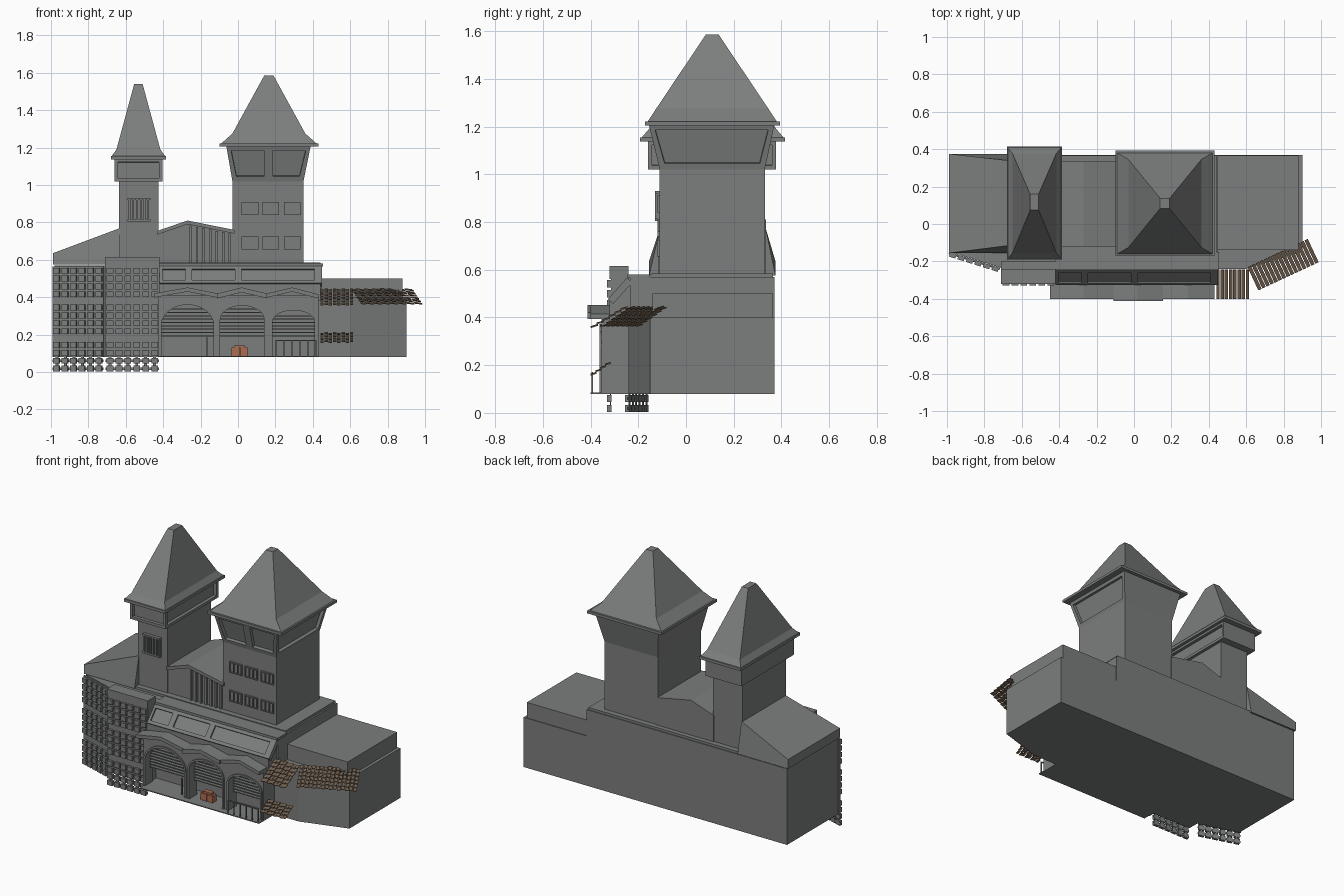
import bpy, bmesh, math
from mathutils import Matrix

if "Cube" in bpy.data.objects:
    bpy.data.objects.remove(bpy.data.objects["Cube"])


def material(name, rgb):
    m = bpy.data.materials.new(name)
    m.diffuse_color = (*rgb, 1)
    m.use_nodes = True
    m.node_tree.nodes["Principled BSDF"].inputs["Base Color"].default_value = m.diffuse_color
    return m


stone = material("dark_grey_stone", (0.2, 0.21, 0.205))
brown = material("brown_wood", (0.17, 0.12, 0.08))
orange = material("orange_paint", (0.42, 0.15, 0.08))


def finish(name, bm, mat=stone):
    bmesh.ops.recalc_face_normals(bm, faces=bm.faces[:])
    me = bpy.data.meshes.new(name)
    bm.to_mesh(me)
    bm.free()
    ob = bpy.data.objects.new(name, me)
    bpy.context.collection.objects.link(ob)
    me.materials.append(mat)
    return ob


def boxes(name, items, m=Matrix(), mat=stone, tilt=0.0):
    """Many boxes (x0,x1,y0,y1,z0,z1) in one object, in local frame m."""
    bm = bmesh.new()
    for x0, x1, y0, y1, z0, z1 in items:
        t = Matrix.Translation(((x0 + x1) / 2, (y0 + y1) / 2, (z0 + z1) / 2))
        s = Matrix.Diagonal((x1 - x0, y1 - y0, z1 - z0, 1))
        bmesh.ops.create_cube(bm, size=1, matrix=m @ t @ Matrix.Rotation(tilt, 4, 'X') @ s)
    return finish(name, bm, mat)


def prism(name, pts, axis, a, b):
    """Extrude a 2D outline along x, y or z from a to b."""
    def p3(p, d):
        return {'x': (d, *p), 'y': (p[0], d, p[1]), 'z': (*p, d)}[axis]
    bm = bmesh.new()
    lo = [bm.verts.new(p3(p, a)) for p in pts]
    hi = [bm.verts.new(p3(p, b)) for p in pts]
    bm.faces.new(lo)
    bm.faces.new(hi)
    n = len(pts)
    for i in range(n):
        j = (i + 1) % n
        bm.faces.new((lo[i], lo[j], hi[j], hi[i]))
    return finish(name, bm)


def rings(name, levels, recess=(), border=0.025):
    """Stack of rectangles (x0,x1,y0,y1,z); sides in recess get sunk panels."""
    bm = bmesh.new()
    rs = [[bm.verts.new(c) for c in ((x0, y0, z), (x1, y0, z), (x1, y1, z), (x0, y1, z))]
          for x0, x1, y0, y1, z in levels]
    bm.faces.new(rs[0])
    bm.faces.new(rs[-1])
    side = {}
    for a, b in zip(rs, rs[1:]):
        for i in range(4):
            j = (i + 1) % 4
            side[i] = bm.faces.new((a[i], a[j], b[j], b[i]))
    bmesh.ops.recalc_face_normals(bm, faces=bm.faces[:])
    for i in recess:
        bmesh.ops.inset_region(bm, faces=[side[i]], thickness=border)
        bmesh.ops.inset_region(bm, faces=[side[i]], thickness=0.001, depth=-0.02)
    return finish(name, bm)


def arch(x0, x1, spring, crown, grow=0.0, n=12):
    c, r = (x0 + x1) / 2, (x1 - x0) / 2 + grow
    arc = [(c - r * math.cos(math.pi * i / n), spring + (crown - spring + grow) * math.sin(math.pi * i / n))
           for i in range(n + 1)]
    return [(c - r, 0.08)] + arc + [(c + r, 0.08)]


# Main hall and wings
prism("main_hall", [(-0.98, -0.15), (-0.71, -0.235), (0.45, -0.235), (0.45, 0.37), (-0.98, 0.37)], 'z', 0.08, 0.57)
prism("right_wing", [(0.43, -0.24), (0.6, -0.24), (0.9, -0.15), (0.9, 0.37), (0.43, 0.37)], 'z', 0.08, 0.4)
boxes("right_wing_top", [(0.45, 0.88, -0.14, 0.365, 0.4, 0.5)])
boxes("left_block", [(-0.71, -0.42, -0.31, -0.2, 0.08, 0.58), (-0.71, -0.42, -0.32, -0.24, 0.56, 0.615)])
boxes("upper_tier", [(-0.64, 0.44, -0.145, 0.365, 0.57, 0.585)])

# Sloping left roof, middle sides and gable
bm = bmesh.new()
vs = [bm.verts.new(c) for c in (
    (-0.99, -0.155, 0.575), (-0.99, 0.375, 0.575), (-0.99, 0.375, 0.635), (-0.99, -0.155, 0.635),
    (-0.63, -0.155, 0.575), (-0.63, 0.375, 0.575), (-0.63, 0.335, 0.77), (-0.63, -0.11, 0.77))]
for f in ((0, 1, 2, 3), (4, 5, 6, 7), (0, 1, 5, 4), (1, 2, 6, 5), (2, 3, 7, 6), (3, 0, 4, 7)):
    bm.faces.new([vs[i] for i in f])
finish("left_roof", bm)
prism("middle_gable", [(-0.43, 0.57), (-0.43, 0.745), (-0.27, 0.80), (-0.02, 0.75), (-0.02, 0.57)], 'y', -0.105, 0.335)
prism("gable_trim", [(-0.43, 0.735), (-0.43, 0.755), (-0.27, 0.81), (-0.02, 0.76), (-0.02, 0.74), (-0.27, 0.79)],
      'y', -0.12, 0.335)
boxes("gable_boards", [(x, x + 0.012, -0.118, -0.1, 0.585, 0.785 - 0.2 * (x + 0.27))
                       for x in [-0.26 + 0.035 * i for i in range(7)]])

# Tall tower
boxes("tall_tower", [(-0.03, 0.35, -0.11, 0.33, 0.57, 1.03)])
rings("tall_tower_flare", [(-0.03, 0.35, -0.11, 0.33, 1.02), (-0.062, 0.388, -0.155, 0.37, 1.205)], (0, 1), 0.033)
m = Matrix.Translation((0.163, -0.11, 1.02)) @ Matrix.Rotation(math.atan2(0.045, 0.185), 4, 'X')
boxes("flare_mullion", [(-0.024, 0.024, 0, 0.025, 0.02, 0.18)], m)
boxes("tall_tower_eave", [(-0.1, 0.43, -0.172, 0.393, 1.205, 1.222)])
rings("tall_tower_roof", [(-0.09, 0.42, -0.16, 0.38, 1.222), (-0.03, 0.36, -0.125, 0.345, 1.275),
                          (0.14, 0.19, 0.083, 0.137, 1.585)])
frames = []
for z in (0.655, 0.84):
    for x in (0.02, 0.13, 0.245):
        frames += [(x, x + 0.09, -0.113, -0.1, z, z + 0.07)]
        frames += [(x + d, x + d + 0.006, -0.121, -0.1, z, z + 0.07) for d in (0, 0.028, 0.056, 0.084)]
        frames += [(x, x + 0.09, -0.121, -0.1, z + d, z + d + 0.006) for d in (0, 0.064)]
boxes("tall_tower_windows", frames)

# Slim tower
boxes("slim_tower", [(-0.635, -0.425, -0.11, 0.33, 0.57, 1.03)])
rings("slim_tower_head", [(-0.66, -0.405, -0.16, 0.378, 1.02), (-0.66, -0.405, -0.16, 0.378, 1.14)], (0, 1))
boxes("slim_tower_eave", [(-0.68, -0.385, -0.192, 0.415, 1.137, 1.155)])
rings("slim_tower_roof", [(-0.675, -0.39, -0.185, 0.408, 1.155), (-0.65, -0.415, -0.155, 0.378, 1.19),
                          (-0.555, -0.51, 0.075, 0.16, 1.54)])
vent = [(-0.59, -0.47, -0.118, -0.1, 0.81, 0.93)]
vent += [(-0.585 + 0.02 * i, -0.575 + 0.02 * i, -0.13, -0.11, 0.815, 0.925) for i in range(6)]
vent += [(-0.592, -0.468, -0.13, -0.1, z, z + 0.01) for z in (0.805, 0.92)]
boxes("slim_tower_vent", vent)

# Sloped clerestory above the entrance
prism("clerestory", [(-0.32, 0.38), (-0.32, 0.47), (-0.24, 0.56), (-0.24, 0.58), (-0.14, 0.58), (-0.14, 0.38)],
      'x', -0.42, 0.44)
boxes("clerestory_cornice", [(-0.42, 0.455, -0.245, -0.15, 0.565, 0.58)])
m = Matrix.Translation((0, -0.32, 0.47)) @ Matrix.Rotation(math.atan2(0.09, 0.08), 4, 'X')
bars = [(-0.42, 0.45, v, v + 0.02, -0.02, 0.01) for v in (0, 0.1)]
bars += [(a, b, 0, 0.12, -0.02, 0.01) for a, b in ((-0.42, -0.405), (-0.28, -0.245), (-0.015, 0.02), (0.41, 0.45))]
boxes("clerestory_frames", bars, m)

# Arched entrance front
arches = [(-0.41, -0.13, 0.25, 0.36), (-0.095, 0.14, 0.28, 0.355), (0.185, 0.41, 0.27, 0.33)]
outline = [(-0.425, 0.41), (-0.425, 0.08)]
for a in arches:
    outline += arch(*a)
prism("entrance_front", outline + [(0.43, 0.08), (0.43, 0.41)], 'y', -0.355, -0.28)
for a in arches:
    prism("arch_trim", arch(*a, grow=0.012) + arch(*a)[::-1], 'y', -0.363, -0.35)
boxes("entrance_roof_deck", [(-0.425, 0.43, -0.34, -0.2, 0.385, 0.41)])
boxes("entrance_side_wall", [(0.415, 0.43, -0.355, -0.22, 0.08, 0.41)])
boxes("entrance_floor", [(-0.42, 0.43, -0.4, -0.22, 0.08, 0.086)])
slats = []
for x0, x1, sp, cr in arches:
    for k in range(9):
        z = 0.19 + 0.018 * k
        if z > cr - 0.02:
            break
        f = 1 if z < sp else math.sqrt(1 - ((z - sp) / (cr - sp)) ** 2)
        c, r = (x0 + x1) / 2, (x1 - x0) / 2 * f
        slats.append((c - r, c + r, -0.315, -0.295, z, z + 0.006))
boxes("arch_slats", slats)
boxes("queue_fence", [(x, x + 0.006, -0.395, -0.389, 0.08, 0.17) for x in [0.2 + 0.043 * i for i in range(6)]]
      + [(0.2, 0.42, -0.395, -0.389, 0.165, 0.171)])
boxes("door_posts", [(x, x + 0.01, -0.34, -0.33, 0.08, 0.19) for x in (-0.17, 0.15)])
boxes("ticket_booth", [(-0.035, 0.008, -0.33, -0.29, 0.086, 0.13), (0.01, 0.05, -0.33, -0.29, 0.086, 0.13),
                       (-0.022, 0.037, -0.325, -0.295, 0.13, 0.143)], mat=orange)

# Zigzag canopy
top = [(-0.45, 0.42), (-0.27, 0.452), (-0.11, 0.42), (0.02, 0.452), (0.155, 0.42), (0.29, 0.452), (0.43, 0.415)]
prism("zigzag_canopy", top + [(x, z - 0.022) for x, z in top[::-1]], 'y', -0.4, -0.32)
mid = top[2:5]
prism("canopy_centre", mid + [(x, z - 0.026) for x, z in mid[::-1]], 'y', -0.412, -0.33)


# Tiled screens on the left, hanging below the wall foot
def screen(name, p, angle, width, ztop):
    m = Matrix.Translation((*p, 0)) @ Matrix.Rotation(angle, 4, 'Z')
    items = [(0, width, -0.003, 0.006, 0.08, ztop)]
    step = width / 6
    for c in range(6):
        u = c * step + 0.006
        items.append((u + 0.01, u + step - 0.022, -0.006, -0.002, 0.01, 0.1))
        for base in (0.003, 0.203, 0.4):
            for r in range(4):
                z = base + r * 0.042
                items.append((u, u + step - 0.012, -0.018, 0, z, z + 0.031))
    items += [(0, width, -0.006, -0.002, z, z + 0.012) for z in (0.012, 0.055)]
    boxes(name, items, m)


screen("left_screen", (-0.99, -0.155), -math.atan2(0.085, 0.27), 0.285, 0.565)
screen("front_screen", (-0.708, -0.312), 0, 0.286, 0.6)


# Stepped wooden awnings on the right, made of tilted overlapping shingles
def awning(name, p, angle, width, rows, cols, dv, dz):
    m = Matrix.Translation(p) @ Matrix.Rotation(angle, 4, 'Z')
    step = width / cols
    items = []
    for r in range(rows):
        for c in range(cols):
            z = r * dz + (0.004 if c % 2 else 0)
            items.append((c * step, (c + 0.82) * step, r * dv, r * dv + dv * 1.25, z, z + 0.004))
    boxes(name, items, m, brown, 0.3)


awning("upper_awning", (0.44, -0.4, 0.36), 0, 0.18, 6, 8, 0.025, 0.015)
awning("corner_awning", (0.665, -0.355, 0.365), math.radians(25), 0.36, 6, 15, 0.022, 0.014)
awning("lower_awning", (0.44, -0.4, 0.16), 0, 0.18, 4, 8, 0.02, 0.014)
